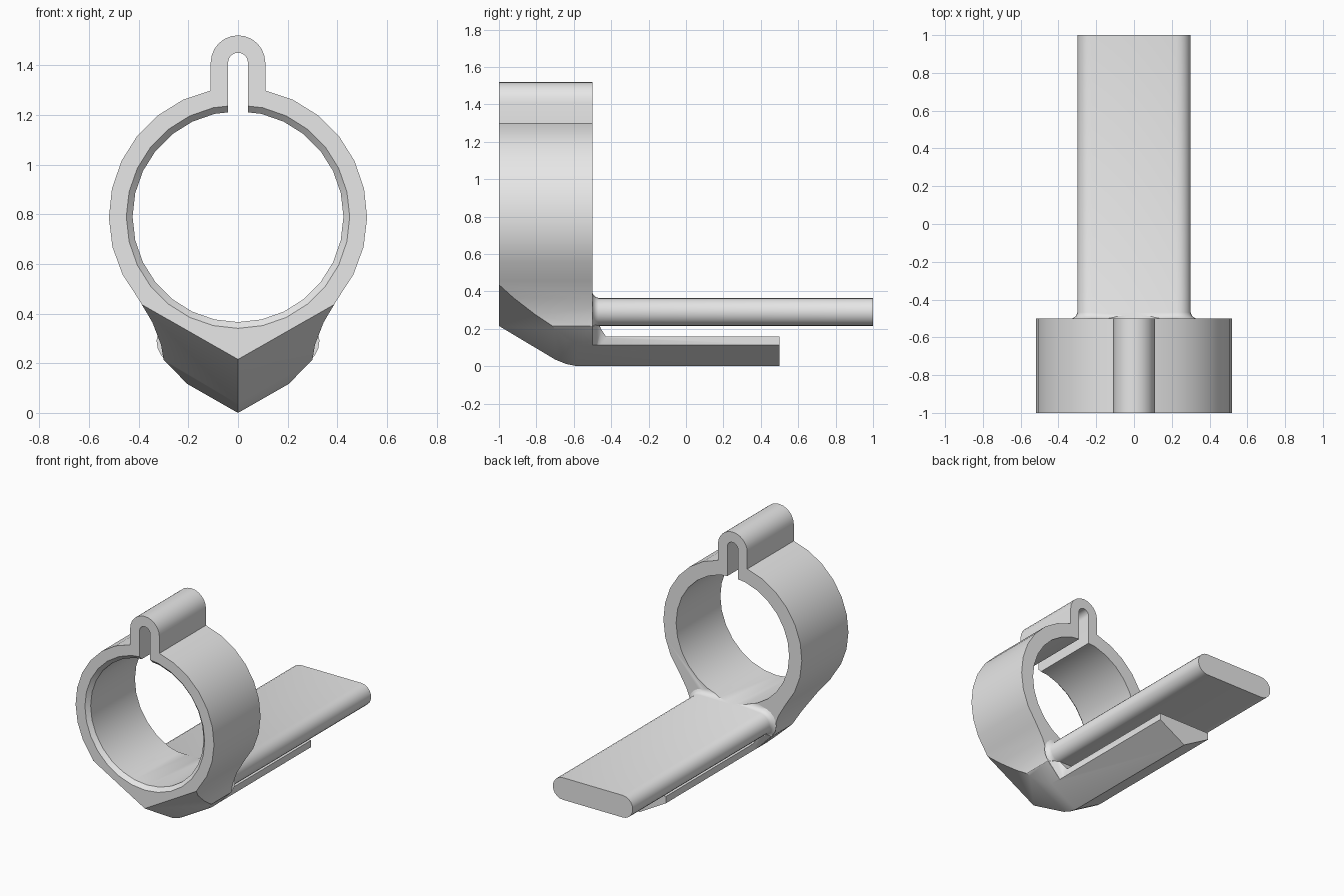
import bpy
import bmesh
from math import sin, cos, pi, radians

if "Cube" in bpy.data.objects:
    bpy.data.objects.remove(bpy.data.objects["Cube"], do_unlink=True)

grey = bpy.data.materials.new("plain_grey")
grey.use_nodes = True
grey.diffuse_color = (0.8, 0.8, 0.8, 1)
grey.node_tree.nodes["Principled BSDF"].inputs["Base Color"].default_value = (0.8, 0.8, 0.8, 1)

RING_Z = 0.79


def arc(cx, cz, r, start, end, n):
    """Points on an arc in the xz plane, angles in degrees."""
    steps = [radians(start + (end - start) * i / n) for i in range(n + 1)]
    return [(cx + r * cos(a), cz + r * sin(a)) for a in steps]


def mirrored(half):
    """Close a right-hand outline with its mirror image."""
    return half + [(-x, z) for x, z in reversed(half) if x > 1e-5]


def loft(name, sections):
    """Solid through a list of (y, outline) sections."""
    bm = bmesh.new()
    rings = [[bm.verts.new((x, y, z)) for x, z in pts] for y, pts in sections]
    n = len(rings[0])
    for a, b in zip(rings, rings[1:]):
        for i in range(n):
            j = (i + 1) % n
            bm.faces.new((a[i], a[j], b[j], b[i]))
    bm.faces.new(rings[0])
    bm.faces.new(rings[-1])
    bmesh.ops.recalc_face_normals(bm, faces=bm.faces)
    mesh = bpy.data.meshes.new(name)
    bm.to_mesh(mesh)
    bm.free()
    mesh.materials.append(grey)
    obj = bpy.data.objects.new(name, mesh)
    bpy.context.collection.objects.link(obj)
    return obj


def combine(target, other, operation):
    """Apply a boolean and remove the helper."""
    bpy.ops.object.select_all(action='DESELECT')
    bpy.context.view_layer.objects.active = target
    target.select_set(True)
    mod = target.modifiers.new(other.name, 'BOOLEAN')
    mod.operation = operation
    mod.solver = 'EXACT'
    mod.object = other
    bpy.ops.object.modifier_apply(modifier=mod.name)
    bpy.data.objects.remove(other, do_unlink=True)


# Clamp ring with its ear on top and the flared foot below
foot = [(0.2, -0.1), (0.2, 0.112), (0.3, 0.215), (0.31, 0.275), (0.345, 0.365)]
outline = mirrored(foot + arc(0, RING_Z, 0.52, -39.7, 77.8, 9)
                   + arc(0, 1.41, 0.11, 0, 90, 6))
clamp = loft("ring_clamp", [(-1, outline), (-0.5, outline)])


# Flat tongue with round edges, flaring into the ring
def stadium(grow):
    r = 0.075 + grow
    return mirrored(arc(0.225, 0.29, r, -90, 90, 10))


tongue = loft("tongue", [(-0.501, stadium(0.028)), (-0.493, stadium(0.014)),
                         (-0.482, stadium(0.005)), (-0.468, stadium(0)),
                         (1, stadium(0))])


# Neck narrowing from the foot to the lower bar
def neck_section(width, top):
    return mirrored([(0.19, -0.1), (0.199, 0.112), (width, min(0.215, top - 0.005)),
                     (width, top)])


neck = loft("neck", [(-0.53, neck_section(0.295, 0.26)), (-0.5, neck_section(0.295, 0.26)),
                     (-0.475, neck_section(0.25, 0.25)), (-0.455, neck_section(0.22, 0.2)),
                     (-0.425, neck_section(0.199, 0.155))])

# Lower bar
bar_outline = mirrored([(0.2, -0.1), (0.2, 0.16)])
bar = loft("lower_bar", [(-0.6, bar_outline), (0.5, bar_outline)])

for part in (neck, bar, tongue):
    combine(clamp, part, 'UNION')


# V-shaped underside, rising towards the front
def vee(low):
    return mirrored([(0, low), (0.8, low + 0.456), (0.8, 2)])


keel = loft("keel", [(-1.3, vee(0.395)), (-0.7, vee(0.036)), (-0.64, vee(0.012)),
                     (-0.58, vee(0)), (1.2, vee(0))])
combine(clamp, keel, 'INTERSECT')


# Bore with a bevelled front rim
def circle(r):
    return arc(0, RING_Z, r, -90, 270, 28)[:-1]


bore = loft("bore", [(-1.02, circle(0.47)), (-0.975, circle(0.4245)),
                     (-0.45, circle(0.4245))])
combine(clamp, bore, 'DIFFERENCE')

# Slot up through the ear
slot_outline = mirrored([(0.04, 0.95)] + arc(0, 1.41, 0.04, 0, 90, 6))
slot = loft("slot", [(-1.1, slot_outline), (-0.4, slot_outline)])
combine(clamp, slot, 'DIFFERENCE')

bpy.ops.object.select_all(action='DESELECT')
clamp.select_set(True)
bpy.context.view_layer.objects.active = clamp
bpy.ops.object.shade_smooth_by_angle(angle=radians(30))
